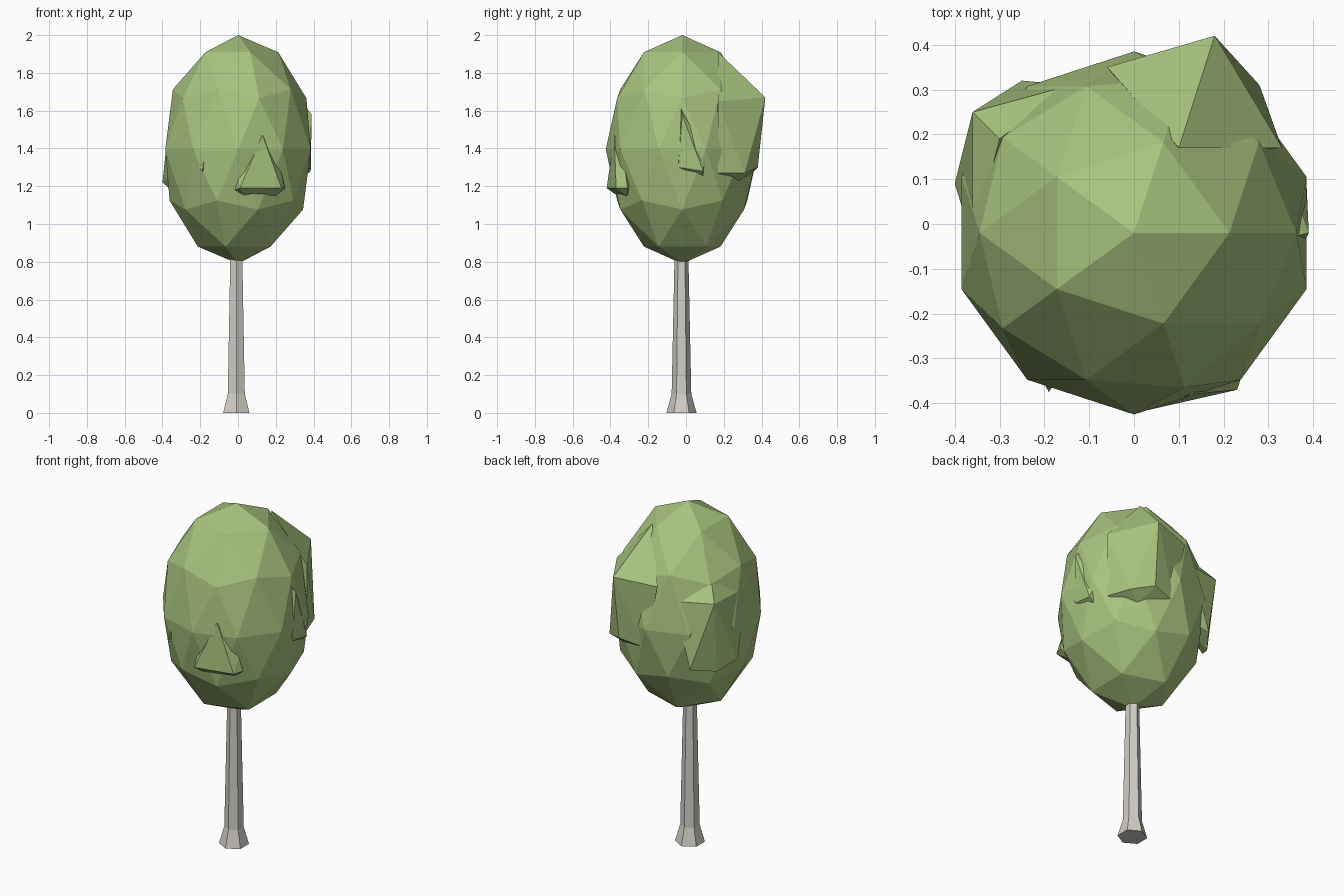
import bpy, bmesh, math
from mathutils import Vector

cube = bpy.data.objects.get("Cube")
if cube:
    bpy.data.objects.remove(cube, do_unlink=True)


def material(name, color):
    m = bpy.data.materials.new(name)
    m.use_nodes = True
    m.diffuse_color = (*color, 1)
    bsdf = next(n for n in m.node_tree.nodes if n.type == 'BSDF_PRINCIPLED')
    bsdf.inputs["Base Color"].default_value = (*color, 1)
    bsdf.inputs["Roughness"].default_value = 0.9
    return m


leaf = material("leaf_green", (0.39, 0.55, 0.21))
bark = material("pale_bark", (0.64, 0.62, 0.56))


def finish(bm, name, mat):
    bmesh.ops.recalc_face_normals(bm, faces=bm.faces)
    mesh = bpy.data.meshes.new(name)
    bm.to_mesh(mesh)
    bm.free()
    mesh.materials.append(mat)
    ob = bpy.data.objects.new(name, mesh)
    bpy.context.collection.objects.link(ob)
    return ob


def clump(name, points, root):
    """Faceted foliage lump: convex hull of its corners and a root inside the crown."""
    bm = bmesh.new()
    for p in points + [root]:
        bm.verts.new(p)
    hull = bmesh.ops.convex_hull(bm, input=bm.verts)
    spare = {v for v in hull["geom_interior"] + hull["geom_unused"]
             if isinstance(v, bmesh.types.BMVert)}
    bmesh.ops.delete(bm, geom=list(spare), context='VERTS')
    return finish(bm, name, leaf)


# Crown: stretched faceted ball
bm = bmesh.new()
bmesh.ops.create_icosphere(bm, subdivisions=2, radius=1)
for v in bm.verts:
    v.co = Vector((v.co.x * 0.405, v.co.y * 0.405 - 0.02, v.co.z * 0.605 + 1.395))
finish(bm, "crown", leaf)

# Foliage clumps poking out of the crown
clump("back_clump", [
    (0.10, 0.17, 1.91), (0.18, 0.42, 1.67), (0.33, 0.17, 1.65), (-0.06, 0.35, 1.65),
    (0.33, 0.17, 1.27), (0.28, 0.31, 1.27), (0.17, 0.38, 1.3), (0.02, 0.35, 1.27),
    (0.2, 0.27, 1.22)], (0.1, 0.15, 1.4))
clump("front_clump", [
    (0.13, -0.38, 1.47), (0.01, -0.42, 1.19), (0.23, -0.37, 1.19), (0.25, -0.31, 1.19),
    (0.23, -0.32, 1.27), (-0.02, -0.37, 1.18), (0, -0.38, 1.25),
    (0.04, -0.35, 1.14), (0.2, -0.31, 1.15)], (0.1, -0.25, 1.25))
clump("left_clump", [
    (0.35, -0.03, 1.63), (0.39, -0.02, 1.58), (0.38, -0.04, 1.3), (0.385, 0.09, 1.28),
    (0.34, 0.11, 1.4), (0.35, 0.09, 1.25)], (0.3, 0.03, 1.4))
clump("right_clump", [
    (-0.36, 0.25, 1.59), (-0.36, -0.04, 1.58), (-0.30, 0.19, 1.67), (-0.14, 0.31, 1.57),
    (-0.4, 0.09, 1.22), (-0.25, 0.32, 1.2), (-0.34, 0.2, 1.17)], (-0.2, 0.1, 1.4))
clump("front_sprig", [
    (-0.21, -0.34, 1.31), (-0.18, -0.36, 1.33), (-0.19, -0.375, 1.28)],
    (-0.15, -0.25, 1.3))

# Trunk: six-sided, flared at the foot
bm = bmesh.new()
rings = []
for z, r in ((0, 0.08), (0.1, 0.052), (0.86, 0.036)):
    rings.append([bm.verts.new((-0.009 + r * math.sin(k * math.pi / 3),
                                -0.024 + r * math.cos(k * math.pi / 3), z))
                  for k in range(6)])
for low, high in zip(rings, rings[1:]):
    for k in range(6):
        n = (k + 1) % 6
        bm.faces.new((low[k], low[n], high[n], high[k]))
bm.faces.new(rings[0])
bm.faces.new(rings[-1])
finish(bm, "trunk", bark)
